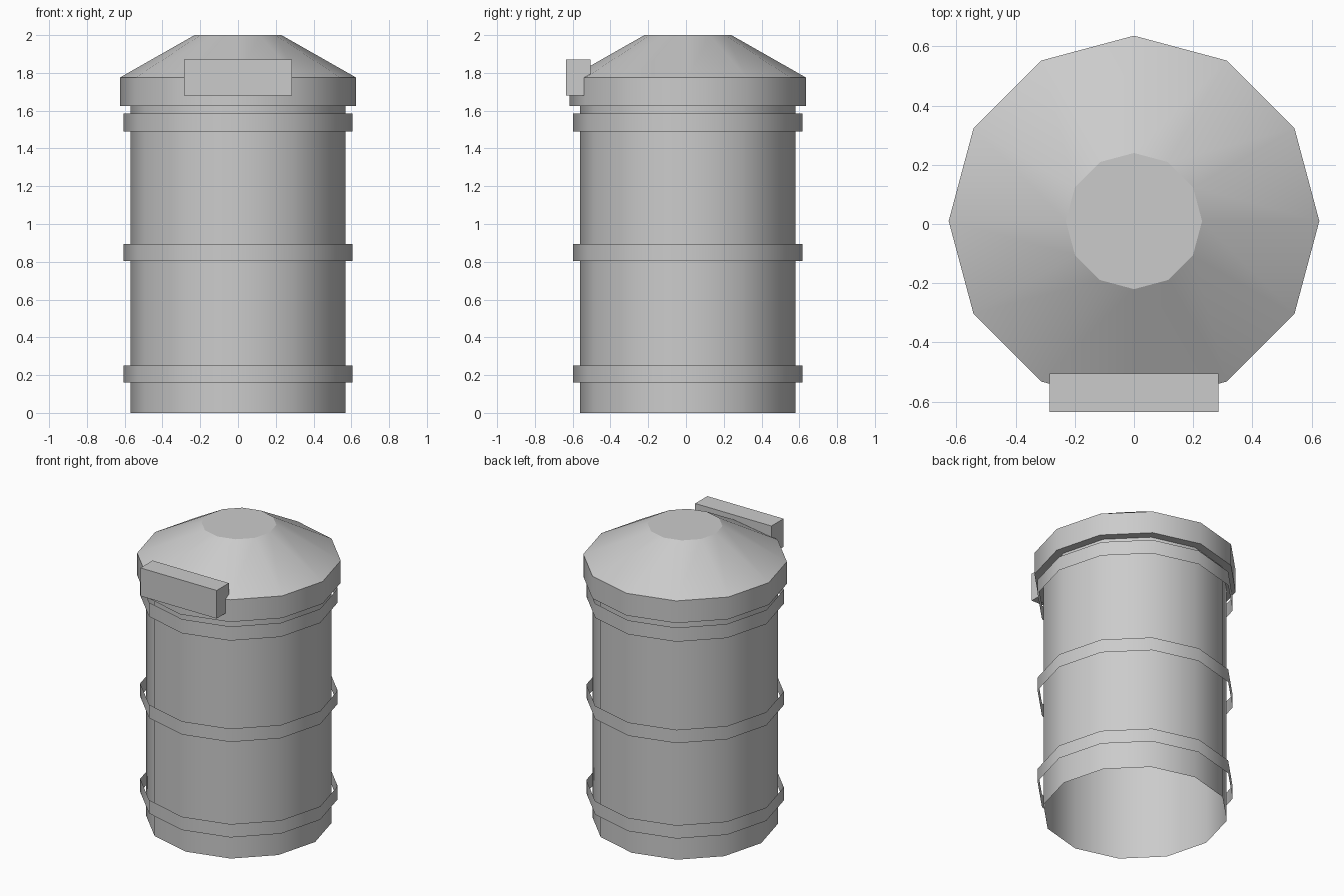
import bpy, bmesh, math

if "Cube" in bpy.data.objects:
    bpy.data.objects.remove(bpy.data.objects["Cube"])

SIDES = 12
CY = 0.01  # the drum axis sits slightly behind the centre

grey = bpy.data.materials.new("plain_grey")
grey.diffuse_color = (0.6, 0.6, 0.6, 1)
grey.use_nodes = True
grey.node_tree.nodes["Principled BSDF"].inputs["Base Color"].default_value = grey.diffuse_color


def finish(name, bm):
    me = bpy.data.meshes.new(name)
    bm.to_mesh(me)
    bm.free()
    me.materials.append(grey)
    ob = bpy.data.objects.new(name, me)
    bpy.context.collection.objects.link(ob)
    return ob


def ring(bm, r, z):
    step = 2 * math.pi / SIDES
    return [bm.verts.new((r * math.cos(i * step), CY + r * math.sin(i * step), z))
            for i in range(SIDES)]


def tube(bm, r0, z0, r1, z1):
    """Smooth open wall between two rings."""
    a, b = ring(bm, r0, z0), ring(bm, r1, z1)
    for i in range(SIDES):
        j = (i + 1) % SIDES
        bm.faces.new((a[i], a[j], b[j], b[i])).smooth = True


def disc(bm, r, z, up=True):
    """Flat cap with its own vertices, so its rim stays sharp."""
    vs = ring(bm, r, z)
    bm.faces.new(vs if up else vs[::-1])


# Drum body, open at the bottom
bm = bmesh.new()
tube(bm, 0.57, 0, 0.57, 1.625)
finish("drum_body", bm)

# Three loose hoops standing off the wall
for k, (z0, z1) in enumerate([(0.16, 0.25), (0.805, 0.895), (1.49, 1.585)]):
    bm = bmesh.new()
    tube(bm, 0.607, z0, 0.607, z1)
    finish(f"hoop_{k + 1}", bm)

# Lid: skirt, sloping roof, flat top and underside
bm = bmesh.new()
tube(bm, 0.626, 1.625, 0.626, 1.775)
tube(bm, 0.626, 1.775, 0.23, 2.0)
disc(bm, 0.23, 2.0)
disc(bm, 0.626, 1.625, up=False)
finish("lid", bm)

# Handle block on the front of the lid
bm = bmesh.new()
bmesh.ops.create_cube(bm, size=1)
bmesh.ops.scale(bm, vec=(0.57, 0.13, 0.19), verts=bm.verts)
bmesh.ops.translate(bm, vec=(0, -0.57, 1.775), verts=bm.verts)
finish("handle_block", bm)
